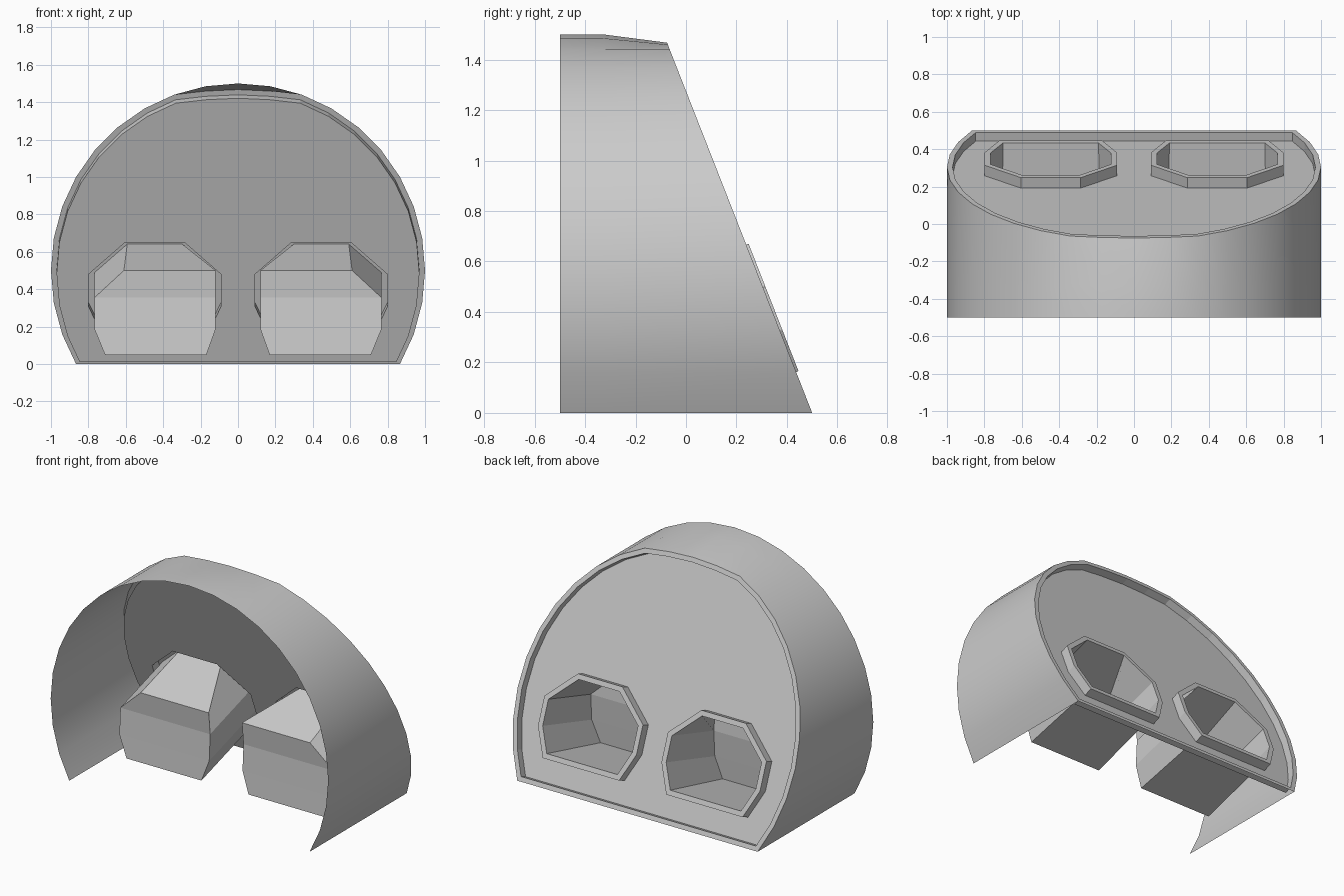
import bpy, bmesh, math
from mathutils import Vector

if "Cube" in bpy.data.objects:
    bpy.data.objects.remove(bpy.data.objects["Cube"])

SLOPE = 0.392                       # how far the rear panel leans per unit of height
NY = 1 / math.hypot(1, SLOPE)       # rear panel normal = (0, NY, NZ)
NZ = SLOPE * NY
LIP, RECESS, RAISE = 0.03, -0.05, 0.01


def on_panel(pts, d=0.0):
    """Lift (x, z) points on to the leaning panel, d out along its normal."""
    return [(x, 0.5 - SLOPE * z + NY * d, z + NZ * d) for x, z in pts]


def inset(pts, t):
    """Offset a counter-clockwise outline inwards by t within the panel."""
    p = [Vector((x, z / NY)) for x, z in pts]
    out = []
    for i, c in enumerate(p):
        a = (c - p[i - 1]).normalized()
        b = (p[(i + 1) % len(p)] - c).normalized()
        na, nb = Vector((-a.y, a.x)), Vector((-b.y, b.x))
        q = c + (na + nb) * (t / (1 + na.dot(nb)))
        out.append((q.x, q.y * NY))
    return out


def loft(bm, rings, closed=True):
    loops = [[bm.verts.new(co) for co in r] for r in rings]
    n = len(loops[0])
    for lo, hi in zip(loops, loops[1:]):
        for i in range(n if closed else n - 1):
            j = (i + 1) % n
            bm.faces.new((lo[i], lo[j], hi[j], hi[i]))
    return loops


def finish(bm, name, smooth=False):
    bmesh.ops.recalc_face_normals(bm, faces=bm.faces)
    me = bpy.data.meshes.new(name)
    bm.to_mesh(me)
    bm.free()
    ob = bpy.data.objects.new(name, me)
    bpy.context.collection.objects.link(ob)
    if smooth:
        bpy.ops.object.select_all(action='DESELECT')
        ob.select_set(True)
        bpy.context.view_layer.objects.active = ob
        bpy.ops.object.shade_smooth_by_angle(angle=math.radians(30))
    return ob


# Outer shell: open arc of a 36-sided circle, crown dips towards the rear
arc = [(math.cos(math.radians(a)), 0.5 + math.sin(math.radians(a)))
       for a in range(-30, 211, 10)]
rear = list(arc)
rear[12] = (0, 1.467)
for i in (11, 13):
    rear[i] = (arc[i][0], 1.459)
bm = bmesh.new()
loft(bm, [[(x, -0.5, z) for x, z in arc],
          [(x, -0.33, z) for x, z in arc],
          on_panel(rear)], closed=False)
finish(bm, "outer_shell", smooth=True)

# Lip and recess wall around the rear panel
inner = inset(rear, LIP)
bm = bmesh.new()
loft(bm, [on_panel(rear), on_panel(inner), on_panel(inner, RECESS)])
finish(bm, "panel_lip")

# Opening outline: half widths about the opening centre, by height
CX = 0.445
right = [(0.275, 0.162), (0.355, 0.327), (0.355, 0.497), (0.16, 0.667)]
opening = [(CX + x, z) for x, z in right] + [(CX - x, z) for x, z in right[::-1]]
# Pocket end outline, same order as the opening
pocket_end = [(0.71, -0.134, 0.047), (0.767, -0.125, 0.185), (0.767, -0.115, 0.355),
              (0.61, -0.13, 0.5), (0.12, -0.13, 0.5), (0.12, -0.115, 0.355),
              (0.12, -0.125, 0.185), (0.17, -0.134, 0.047)]


def mirrored(pts):
    return [(-p[0],) + tuple(p[1:]) for p in pts]


# Recessed panel with two openings
bm = bmesh.new()
for outline in (inner, opening, mirrored(opening)):
    vs = [bm.verts.new(co) for co in on_panel(outline, RECESS)]
    for i, v in enumerate(vs):
        bm.edges.new((vs[i - 1], v))
bmesh.ops.triangle_fill(bm, edges=bm.edges[:], use_beauty=True,
                        normal=Vector((0, NY, NZ)))
finish(bm, "rear_panel")

# Raised frames with deep pockets behind them
hole = inset(opening, 0.032)
rings = [on_panel(opening, RECESS), on_panel(opening, RAISE),
         on_panel(hole, RAISE), pocket_end]
for side, flip in (("right", False), ("left", True)):
    bm = bmesh.new()
    end = loft(bm, [mirrored(r) if flip else r for r in rings])[-1]
    # Pocket end as stacked strips, slightly bent
    for i in range(3):
        bm.faces.new((end[i], end[i + 1], end[6 - i], end[7 - i]))
    finish(bm, side + "_pocket")
